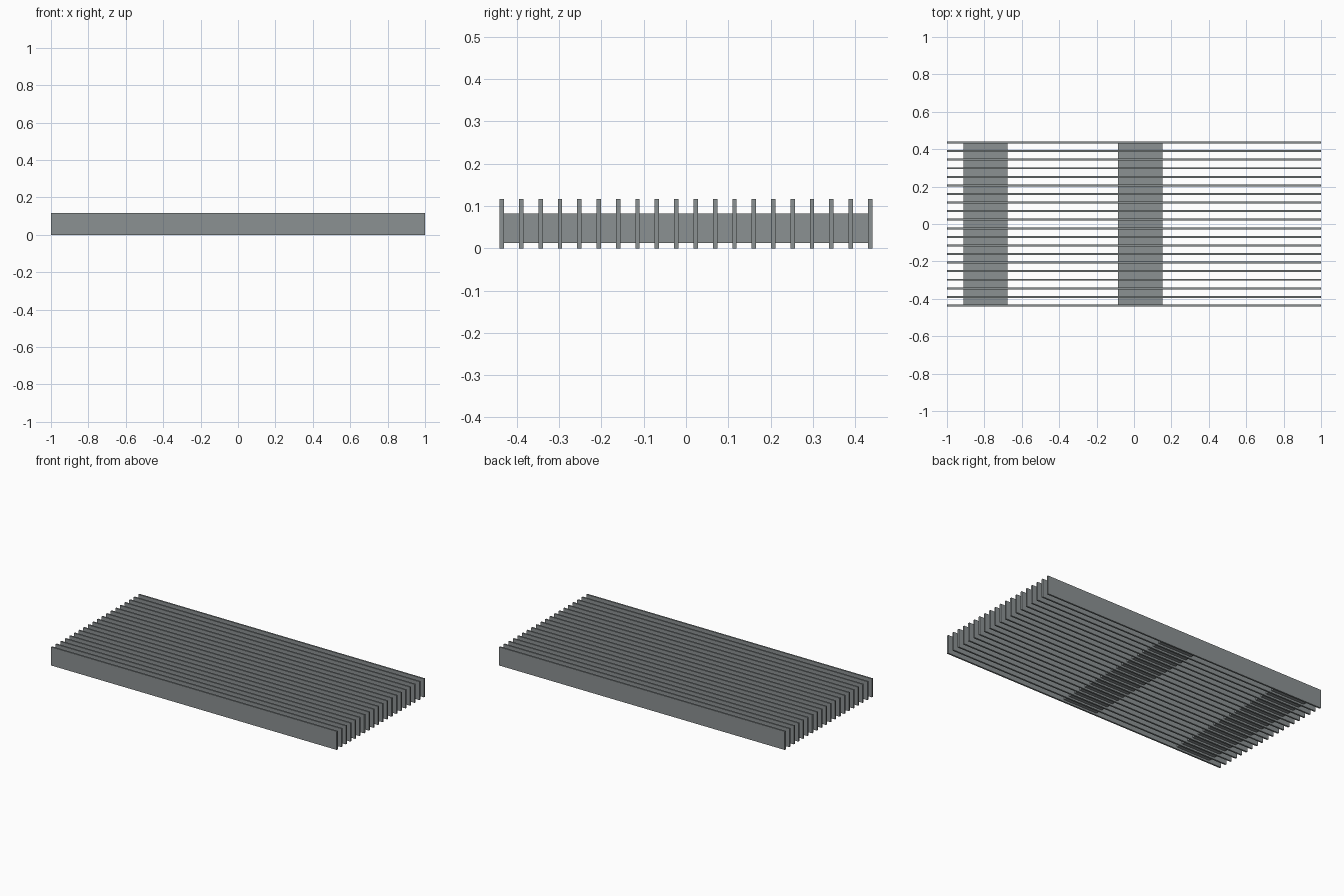
import bpy

if "Cube" in bpy.data.objects:
    bpy.data.objects.remove(bpy.data.objects["Cube"])

# One grey metal for the whole grating
metal = bpy.data.materials.new("grey metal")
metal.diffuse_color = (0.26, 0.285, 0.29, 1)
metal.use_nodes = True
metal.node_tree.nodes["Principled BSDF"].inputs["Base Color"].default_value = metal.diffuse_color


def box(name, x0, x1, y0, y1, z0, z1):
    bpy.ops.mesh.primitive_cube_add(
        size=1, location=((x0 + x1) / 2, (y0 + y1) / 2, (z0 + z1) / 2))
    ob = bpy.context.object
    ob.name = name
    ob.scale = (x1 - x0, y1 - y0, z1 - z0)
    bpy.ops.object.transform_apply(location=False, rotation=False, scale=True)
    ob.data.materials.append(metal)
    return ob


COUNT, HALF_DEPTH, THICK, HEIGHT = 20, 0.441, 0.0105, 0.117
pitch = (2 * HALF_DEPTH - THICK) / (COUNT - 1)

# Long upright slats
for i in range(COUNT):
    y = -HALF_DEPTH + i * pitch
    box(f"slat_{i + 1}", -1, 1, y, y + THICK, 0, HEIGHT)

# Two wide cross bars, ending inside the outer slats
for name, x0, x1 in (("left_cross_bar", -0.912, -0.676),
                     ("middle_cross_bar", -0.086, 0.152)):
    inner = HALF_DEPTH - THICK / 2
    box(name, x0, x1, -inner, inner, 0.012, 0.082)
